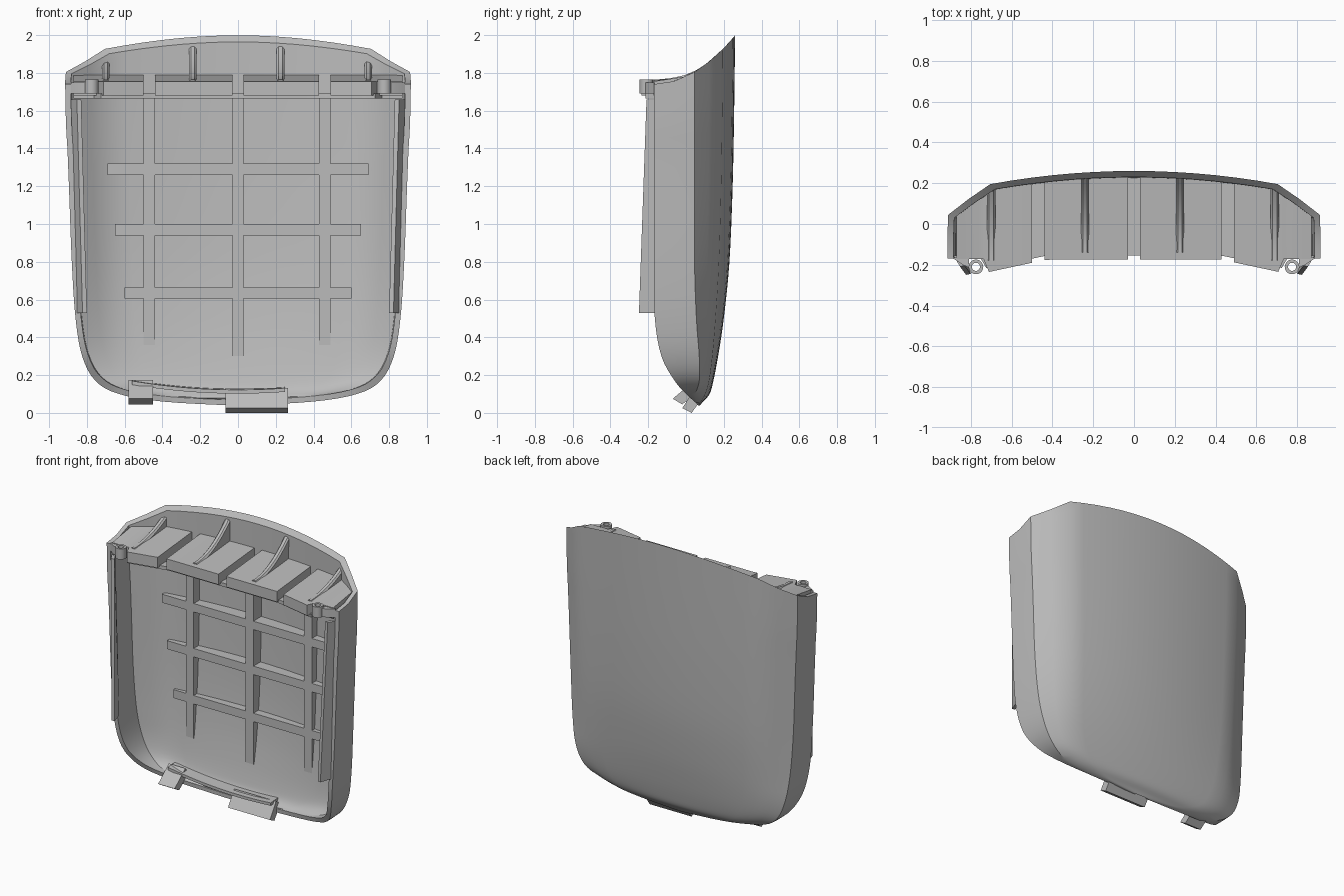
import bpy, bmesh, math

cube = bpy.data.objects.get("Cube")
if cube:
    bpy.data.objects.remove(cube, do_unlink=True)

grey = bpy.data.materials.new("plastic grey")
grey.use_nodes = True
grey.diffuse_color = (0.5, 0.5, 0.5, 1)
grey.node_tree.nodes["Principled BSDF"].inputs["Base Color"].default_value = (0.5, 0.5, 0.5, 1)


def loft(name, rings, closed=False):
    """Skin a list of closed rings; each end is capped with a strip of quads."""
    bm = bmesh.new()
    rows = [[bm.verts.new(p) for p in ring] for ring in rings]
    n = len(rows[0])
    pairs = list(zip(rows, rows[1:]))
    if closed:
        pairs.append((rows[-1], rows[0]))
    for a, b in pairs:
        for i in range(n):
            j = (i + 1) % n
            bm.faces.new((a[i], a[j], b[j], b[i]))
    if not closed:
        for r in (rows[0], rows[-1]):
            for i in range(n // 2 - 1):
                bm.faces.new((r[i], r[i + 1], r[n - 2 - i], r[n - 1 - i]))
    bmesh.ops.recalc_face_normals(bm, faces=bm.faces)
    mesh = bpy.data.meshes.new(name)
    bm.to_mesh(mesh)
    bm.free()
    mesh.materials.append(grey)
    obj = bpy.data.objects.new(name, mesh)
    bpy.context.collection.objects.link(obj)
    bpy.ops.object.select_all(action='DESELECT')
    obj.select_set(True)
    bpy.context.view_layer.objects.active = obj
    bpy.ops.object.shade_smooth_by_angle(angle=math.radians(28))
    return obj


def span(a, b, n):
    return [a + (b - a) * i / n for i in range(n + 1)]


# Shell stations: height, half width, front edge y, side crease y, back centre y
STATIONS = [
    (.04, .05, .065, .067, .075), (.06, .40, .045, .055, .09),
    (.10, .63, 0, .05, .125), (.17, .755, -.06, .07, .145),
    (.30, .825, -.13, .07, .17), (.50, .86, -.165, .055, .20),
    (.80, .88, -.17, .045, .23), (1.2, .895, -.17, .045, .247),
    (1.6, .91, -.17, .045, .255), (2.0, .915, -.17, .045, .26)]


def smooth_stations(steps=4):
    """Catmull-Rom through the stations."""
    pts = [STATIONS[0]] + STATIONS + [STATIONS[-1]]
    out = []
    for k in range(1, len(pts) - 2):
        for s in range(steps):
            t = s / steps
            out.append([.5 * (2 * b + (c - a) * t + (2 * a - 5 * b + 4 * c - d) * t * t
                              + (3 * b - a - 3 * c + d) * t ** 3)
                        for a, b, c, d in zip(*pts[k - 1:k + 3])])
    out.append(list(STATIONS[-1]))
    return out


ROWS = smooth_stations()


def top_z(y):
    return 1.74 + 1.4 * (y + .17) ** 2


def section(row, off):
    """Horizontal outline of the shell from one front edge to the other."""
    z, w, yf, yk, yc = row
    z += off * max(0, 1 - 2 * z)
    w = max(w - off, .02)
    yc = max(yc - off, yf + .004)
    yk = min(max(yk - off * .5, yf + .001), yc - .002)
    wc, yb = w * .77, yc - .3 * (yc - yk)
    half = [(w, yf), (w, (yf + yk) / 2), (w - .004, yk),
            ((w + wc) / 2, (yk + yb) / 2 + .003)]
    half += [(wc * u, yc - (yc - yb) * u * u) for u in span(1, 0, 7)]
    pts = half + [(-x, y) for x, y in reversed(half[:-1])]
    if z > 1.4:
        k = (z - 1.4) / .6
        return [(x, y, 1.4 + (top_z(y) - 1.4) * k) for x, y in pts]
    return [(x, y, z) for x, y in pts]


loft("shell", [section(r, 0) + section(r, .03)[::-1] for r in ROWS])


def back_y(x, z):
    """Depth inside the thickness of the shell wall."""
    for a, b in zip(ROWS, ROWS[1:]):
        if z <= b[0]:
            break
    t = min(max((z - a[0]) / (b[0] - a[0]), 0), 1)
    w, yk, yc = [a[i] + (b[i] - a[i]) * t for i in (1, 3, 4)]
    wc, yb = w * .77, yc - .3 * (yc - yk)
    x = abs(x)
    if x < wc:
        y = yc - (yc - yb) * (x / wc) ** 2
    else:
        y = yb + (yk - yb) * (x - wc) / (w - wc)
    return y - .017


# Lattice of ribs on the inside of the back
RIB_Y = .13
for name, x0, low in (("right", -.47, .36), ("middle", 0, .3), ("left", .46, .36)):
    rings = []
    for z in span(low, 1.69, 24):
        b = min(back_y(x0 - .03, z), back_y(x0 + .03, z))
        f = min(RIB_Y, b - .002)
        rings.append([(x0 - .03, f, z), (x0 + .03, f, z), (x0 + .03, b, z), (x0 - .03, b, z)])
    loft("upright_rib_" + name, rings)
for name, z0, reach in (("upper", 1.29, .69), ("middle", .97, .65), ("lower", .635, .6)):
    rings = []
    for x in span(-reach, reach, 24):
        b = back_y(x, z0 - .03)
        f = min(RIB_Y, b - .002)
        rings.append([(x, f, z0 - .03), (x, f, z0 + .03), (x, b, z0 + .03), (x, b, z0 - .03)])
    loft("cross_rib_" + name, rings)


# Shelf near the top: one thin base with separate raised panels on it
def shelf_front(x):
    x = abs(x)
    if x > .73:
        return -.172
    return -.175 - .06 * min(max((x - .43) / .28, 0), 1)


def shelf(name, xs, low, front_top, back_top, inset=0):
    rings = []
    for x in xs:
        f, b = shelf_front(x) + inset, back_y(x, 1.75)
        rings.append([(x, f, low), (x, f, front_top), (x, b, back_top), (x, b, low)])
    loft(name, rings)


shelf("shelf_base", span(-.87, .87, 48), 1.665, 1.69, 1.69, .02)
for name, a, b in (("outer_right", -.87, -.5), ("inner_right", -.44, -.03),
                   ("inner_left", .03, .43), ("outer_left", .49, .87)):
    shelf("shelf_panel_" + name, span(a, b, 14), 1.68, 1.755, 1.79)

# Curved fins standing on the shelf
for name, x0, y0, end in (("outer_right", -.70, -.18, 1.865), ("inner_right", -.24, -.14, 1.95),
                          ("inner_left", .225, -.14, 1.95), ("outer_left", .69, -.18, 1.865)):
    y1 = back_y(x0, 1.85)
    rings = []
    for u in span(0, 1, 12):
        y, t = y0 + (y1 - y0) * u, 1.765 + (end - 1.765) * u ** 2
        rings.append([(x0 - .02, y, 1.72), (x0 - .02, y, t - .012), (x0 - .01, y, t),
                      (x0 + .01, y, t), (x0 + .02, y, t - .012), (x0 + .02, y, 1.72)])
    loft("fin_" + name, rings)

for side, s in (("left", 1), ("right", -1)):
    # Eyelets at the front corners of the shelf
    rings = []
    for i in range(20):
        c, d = math.cos(math.tau * i / 20), math.sin(math.tau * i / 20)
        rings.append([(s * .775 + r * c, -.21 + r * d, z)
                      for r, z in ((.02, 1.69), (.036, 1.69), (.036, 1.765), (.02, 1.765))])
    loft("eyelet_" + side, rings, closed=True)
    # Lip joining each eyelet to the corner of the shell
    loft("corner_lip_" + side, [
        [(s * x, y, 1.69), (s * x, y, 1.75), (s * x, -.165, 1.75), (s * x, -.165, 1.69)]
        for x, y in ((.808, -.215), (.84, -.2), (.885, -.17))])
    # Long leaning guide plates along the side edges
    loft("guide_plate_" + side, [
        [(s * (x - .035), f, z), (s * (x - .012), f - .004, z),
         (s * (x + .02), b, z), (s * (x - .008), b, z)]
        for z, x, f, b in ((.53, .835, -.245, -.155), (1.66, .865, -.205, -.155))])


# Clips and connecting ridge on the bottom edge
def clip(name, a, b, profile):
    loft(name, [[(x, y, z) for y, z in profile] for x in (a, b)])


clip("bottom_clip_small", -.58, -.45, ((-.07, .075), (-.02, .045), (.09, .13), (.05, .175)))
clip("bottom_clip_large", -.065, .265, ((-.02, .025), (.03, 0), (.1, .1), (.05, .132)))
loft("bottom_ridge", [
    [(x, .01, z - .02), (x, .01, z), (x, .1, z + .005), (x, .1, z - .02)]
    for x in span(-.56, .25, 14) for z in [.122 + .15 * x * x]])
